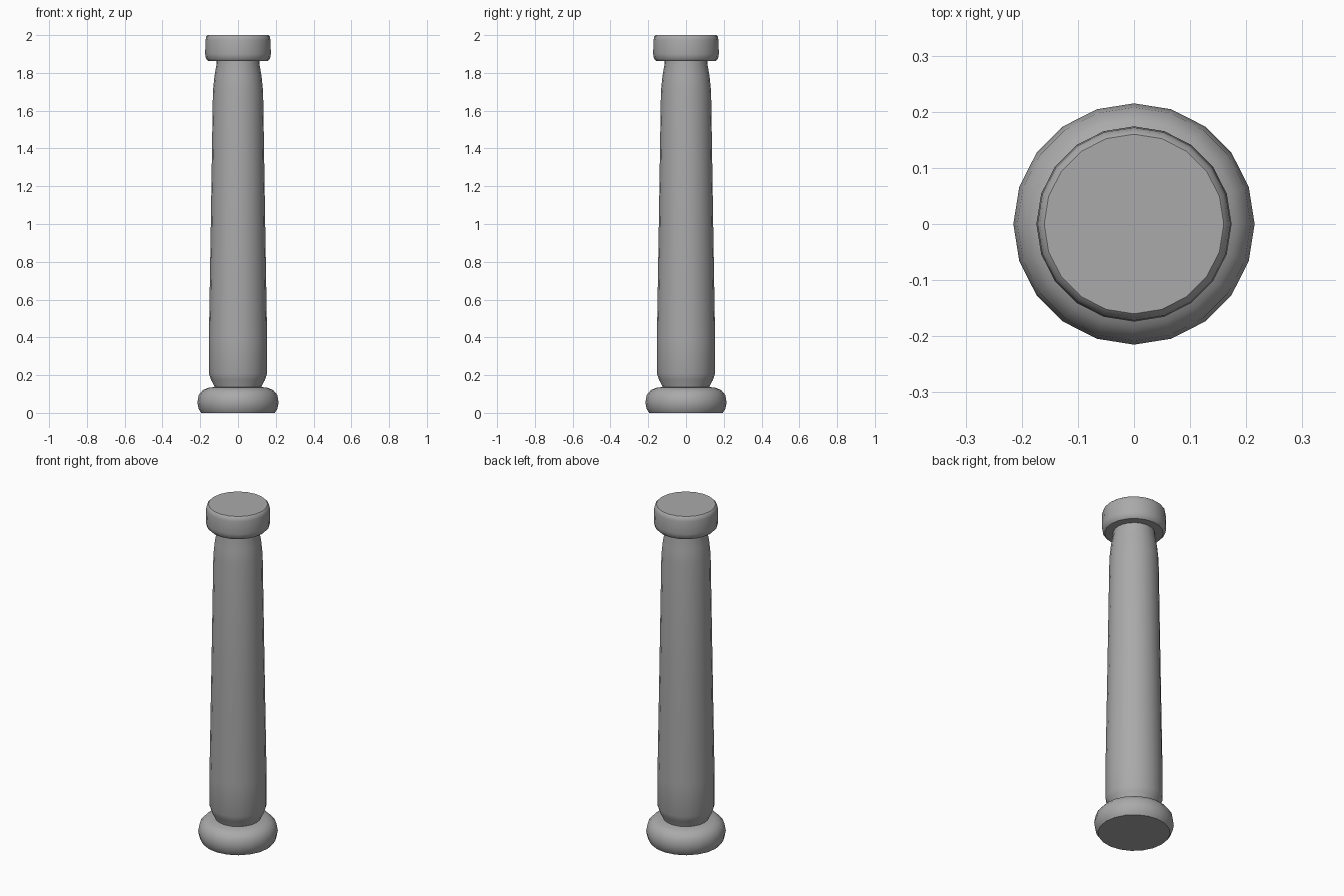
import bpy
import bmesh
import math

cube = bpy.data.objects.get("Cube")
if cube:
    bpy.data.objects.remove(cube, do_unlink=True)

SIDES = 20

stone = bpy.data.materials.new("grey stone")
stone.use_nodes = True
colour = (0.4, 0.4, 0.4, 1)
stone.diffuse_color = colour
stone.node_tree.nodes["Principled BSDF"].inputs["Base Color"].default_value = colour


def turned(name, profile):
    """Turn a (radius, height) profile around z and close both ends."""
    bm = bmesh.new()
    rings = []
    for r, z in profile:
        rings.append([bm.verts.new((r * math.cos(i * math.tau / SIDES),
                                    r * math.sin(i * math.tau / SIDES), z))
                      for i in range(SIDES)])
    for low, high in zip(rings, rings[1:]):
        for i in range(SIDES):
            j = (i + 1) % SIDES
            bm.faces.new((low[i], low[j], high[j], high[i]))
    bm.faces.new(rings[0][::-1])
    bm.faces.new(rings[-1])
    mesh = bpy.data.meshes.new(name)
    bm.to_mesh(mesh)
    bm.free()
    mesh.materials.append(stone)
    obj = bpy.data.objects.new(name, mesh)
    bpy.context.collection.objects.link(obj)
    bpy.ops.object.select_all(action="DESELECT")
    obj.select_set(True)
    bpy.context.view_layer.objects.active = obj
    bpy.ops.object.shade_smooth_by_angle(angle=math.radians(42))
    return obj


# Rounded foot of the column
turned("base", [(0.195, 0), (0.208, 0.02), (0.215, 0.055), (0.208, 0.095),
                (0.185, 0.122), (0.155, 0.134), (0.11, 0.138)])

# Tapering shaft, drawn in at both ends
turned("shaft", [(0.12, 0.12), (0.124, 0.14), (0.143, 0.175), (0.154, 0.21),
                 (0.154, 0.4), (0.144, 1.0), (0.133, 1.7),
                 (0.125, 1.78), (0.113, 1.85), (0.113, 1.88)])

# Drum-shaped capital
turned("capital", [(0.11, 1.864), (0.158, 1.864), (0.17, 1.876), (0.174, 1.9),
                   (0.172, 1.975), (0.168, 1.992), (0.16, 2.0)])
